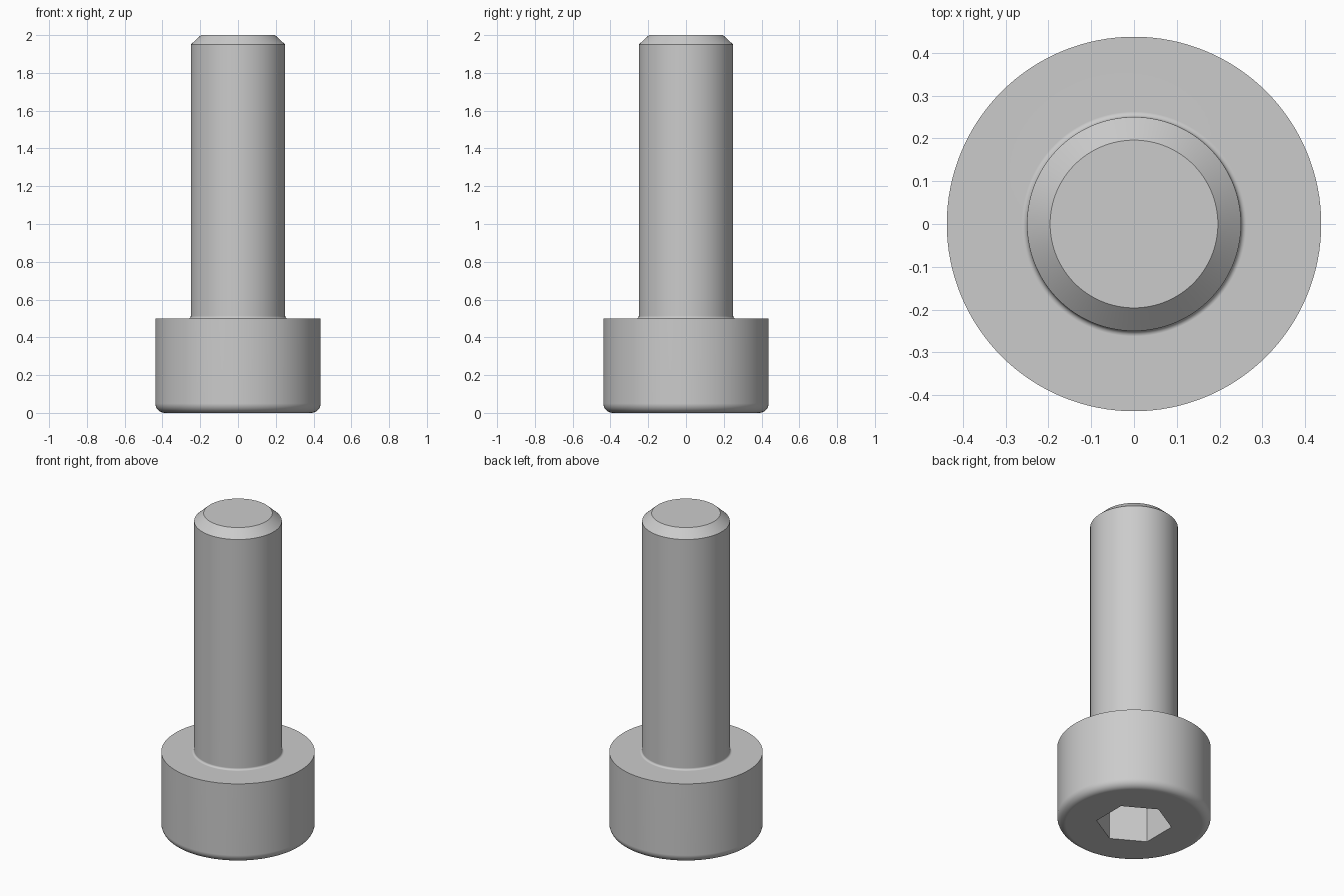
import bpy
import bmesh
from math import sin, cos, pi, radians, sqrt

cube = bpy.data.objects.get("Cube")
if cube:
    bpy.data.objects.remove(cube, do_unlink=True)

# Main dimensions
HEAD_R, HEAD_H, HEAD_ROUND = 0.4375, 0.5, 0.05
SHANK_R, LENGTH, FILLET = 0.25, 2.0, 0.0125
TIP_R, TIP_H = 0.196, 0.05
SOCKET_FLATS, SOCKET_DEPTH = 0.375, 0.25
SEGMENTS = 128

steel = bpy.data.materials.new("steel_grey")
steel.use_nodes = True
colour = (0.6, 0.6, 0.6, 1.0)
steel.diffuse_color = colour
steel.node_tree.nodes["Principled BSDF"].inputs["Base Color"].default_value = colour


def arc(cx, cz, radius, start, end, steps):
    """Points of an arc in the profile plane, angles in degrees."""
    angles = [radians(start + (end - start) * i / steps) for i in range(steps + 1)]
    return [(cx + radius * cos(a), cz + radius * sin(a)) for a in angles]


def add_object(name, bm):
    bmesh.ops.recalc_face_normals(bm, faces=bm.faces)
    mesh = bpy.data.meshes.new(name)
    bm.to_mesh(mesh)
    bm.free()
    mesh.materials.append(steel)
    obj = bpy.data.objects.new(name, mesh)
    bpy.context.collection.objects.link(obj)
    return obj


def lathe(name, profile):
    """Turn a profile of (radius, height) around z and cap both ends."""
    bm = bmesh.new()
    verts = [bm.verts.new((r, 0, z)) for r, z in profile]
    edges = [bm.edges.new(pair) for pair in zip(verts, verts[1:])]
    bmesh.ops.spin(bm, geom=verts + edges, cent=(0, 0, 0), axis=(0, 0, 1),
                   angle=2 * pi, steps=SEGMENTS, use_merge=True)
    bmesh.ops.remove_doubles(bm, verts=bm.verts, dist=0.0001)
    bmesh.ops.holes_fill(bm, edges=[e for e in bm.edges if e.is_boundary], sides=0)
    return add_object(name, bm)


# Screw body: rounded head, small fillet under it, plain shank, chamfered tip
profile = arc(HEAD_R - HEAD_ROUND, HEAD_ROUND, HEAD_ROUND, -90, 0, 8)
profile += [(HEAD_R, HEAD_H)]
profile += arc(SHANK_R + FILLET, HEAD_H + FILLET, FILLET, 270, 180, 4)
profile += [(SHANK_R, LENGTH - TIP_H), (TIP_R, LENGTH)]
screw = lathe("socket_head_screw", profile)

# Hexagonal socket cut into the underside of the head
bm = bmesh.new()
radius = SOCKET_FLATS / sqrt(3)
ring = [bm.verts.new((radius * cos(a), radius * sin(a), -0.1))
        for a in (radians(90 + 60 * i) for i in range(6))]
base = bm.faces.new(ring)
top = bmesh.ops.extrude_face_region(bm, geom=[base])["geom"]
bmesh.ops.translate(bm, vec=(0, 0, SOCKET_DEPTH + 0.1),
                    verts=[v for v in top if isinstance(v, bmesh.types.BMVert)])
cutter = add_object("hex_socket_cutter", bm)
cutter.hide_render = True

bpy.ops.object.select_all(action="DESELECT")
screw.select_set(True)
bpy.context.view_layer.objects.active = screw
cut = screw.modifiers.new("hex_socket", "BOOLEAN")
cut.operation = "DIFFERENCE"
cut.solver = "EXACT"
cut.object = cutter
bpy.ops.object.modifier_apply(modifier=cut.name)
bpy.data.objects.remove(cutter, do_unlink=True)

# Smooth round walls, crisp rims and flat end faces
bpy.ops.object.shade_smooth_by_angle(angle=radians(30))
weighted = screw.modifiers.new("flat_face_normals", "WEIGHTED_NORMAL")
weighted.keep_sharp = True
